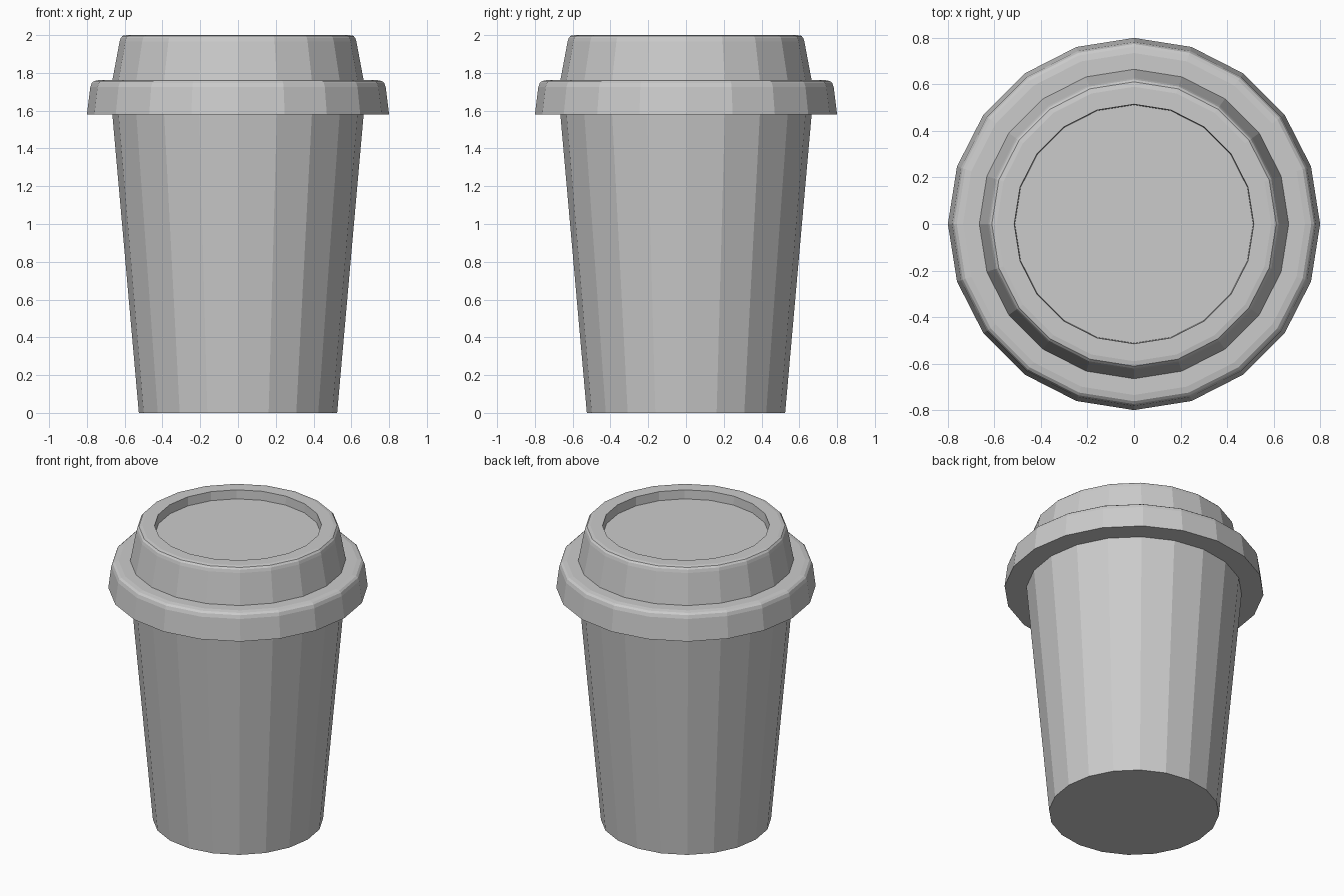
import bpy, bmesh
from math import sin, cos, tau

if "Cube" in bpy.data.objects:
    bpy.data.objects.remove(bpy.data.objects["Cube"])

SIDES = 20


def lathe(name, profile):
    """Revolve (radius, z) points into a flat-faced closed body of 20 sides."""
    bm = bmesh.new()
    rings = [[bm.verts.new((r * cos(tau * i / SIDES), r * sin(tau * i / SIDES), z))
              for i in range(SIDES)] for r, z in profile]
    for low, high in zip(rings, rings[1:]):
        for i in range(SIDES):
            j = (i + 1) % SIDES
            bm.faces.new((low[i], low[j], high[j], high[i]))
    # end caps
    bm.faces.new(rings[0][::-1])
    bm.faces.new(rings[-1])
    bmesh.ops.recalc_face_normals(bm, faces=bm.faces)
    mesh = bpy.data.meshes.new(name)
    bm.to_mesh(mesh)
    bm.free()
    obj = bpy.data.objects.new(name, mesh)
    bpy.context.collection.objects.link(obj)
    return obj


# tapered paper cup
lathe("cup_body", [(0.525, 0), (0.667, 1.60)])

# lid: flared skirt with rounded shoulder, raised dome, recessed top panel
lathe("cup_lid", [
    (0.66, 1.58), (0.80, 1.58),
    (0.782, 1.725), (0.774, 1.747), (0.762, 1.757), (0.735, 1.762),
    (0.665, 1.762),
    (0.627, 1.965), (0.621, 1.985), (0.611, 1.996), (0.59, 2.0),
    (0.515, 2.0), (0.512, 1.94),
])
